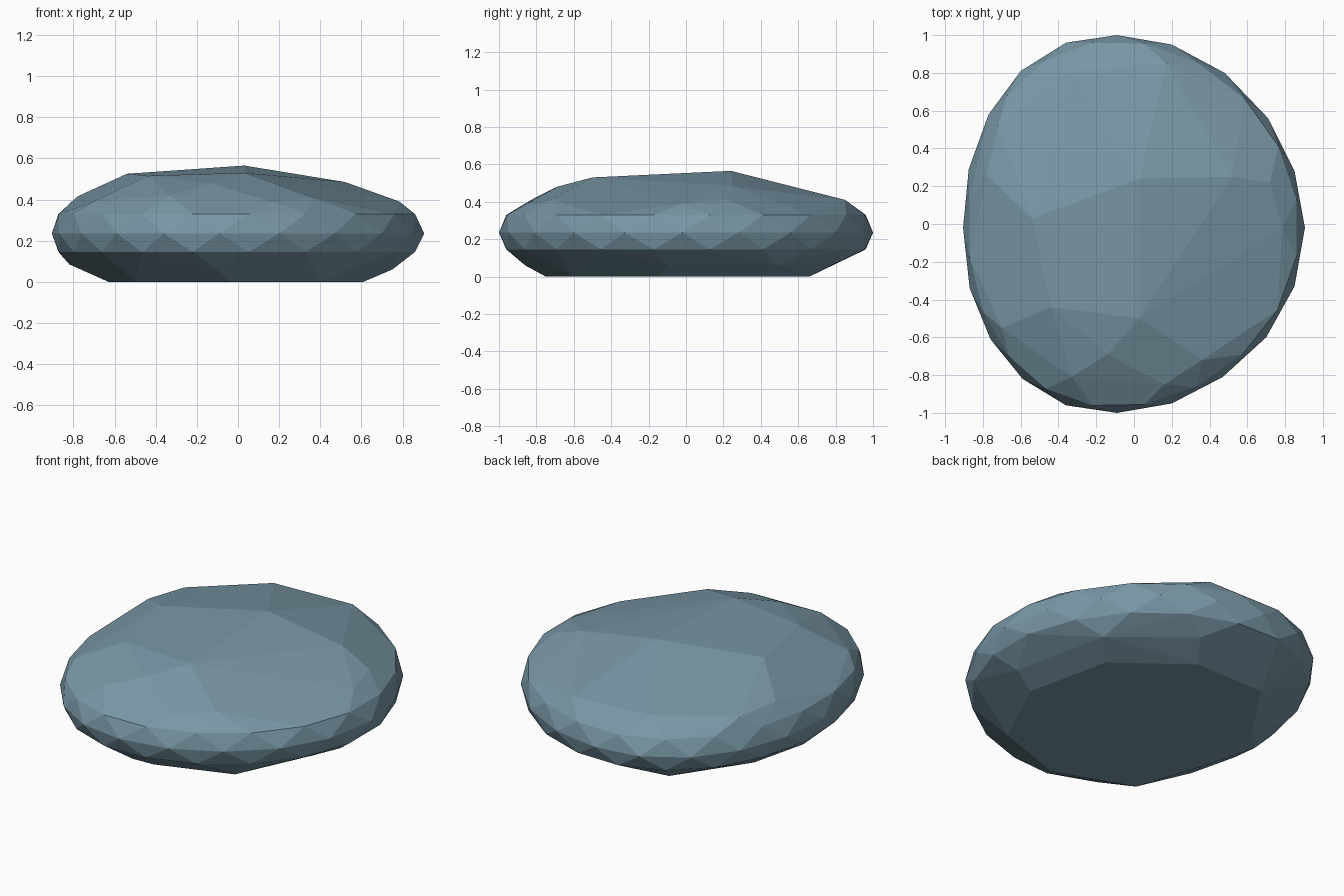
import bpy, bmesh
from mathutils import Vector

if "Cube" in bpy.data.objects:
    bpy.data.objects.remove(bpy.data.objects["Cube"])

# Waist outline of the stone, seen from above
waist = [(-.09, 1), (.2, .95), (.48, .8), (.71, .56), (.85, .28), (.905, -.02), (.85, -.33),
         (.7, -.6), (.47, -.81), (.2, -.95), (-.09, -1), (-.36, -.96), (-.59, -.82), (-.76, -.61),
         (-.87, -.34), (-.905, -.02), (-.875, .29), (-.77, .58), (-.6, .81), (-.36, .96)]
# Shoulder and crown corners
crown = [(-.33, .81, .42), (.17, .85, .41), (.52, .25, .485), (.72, .22, .41), (.785, -.02, .39),
         (.36, -.72, .41), (.16, -.85, .39), (-.14, -.69, .48), (-.33, -.81, .42), (-.7, -.55, .39),
         (-.78, .26, .415), (-.72, .52, .40), (-.54, .03, .525), (-.44, -.44, .515),
         (.03, -.5, .53), (.03, .24, .565)]
# Flat underside
base = [(-.63, -.2), (-.5, -.58), (-.04, -.75), (.4, -.6), (.61, -.15), (.5, .35),
        (.1, .66), (-.35, .66), (-.63, .25)]
# Corners just above the underside
foot = [(.75, -.1, .06), (.62, .48, .06), (-.82, .05, .085), (-.1, -.86, .06), (.2, .8, .07)]

points = [(x, y, .235) for x, y in waist]
# Bevel rings sit over the middle of each waist edge
for a, b in zip(waist, waist[1:] + waist[:1]):
    mid = (Vector(a) + Vector(b)) * .49
    points += [(mid.x, mid.y, .33), (mid.x, mid.y, .145)]
points += crown + foot + [(x, y, 0) for x, y in base]

# Wrap the corners in a faceted skin
bm = bmesh.new()
for p in points:
    bm.verts.new(p)
hull = bmesh.ops.convex_hull(bm, input=bm.verts)
bmesh.ops.delete(bm, geom=[v for v in bm.verts if not v.link_faces], context='VERTS')
bmesh.ops.dissolve_limit(bm, angle_limit=.04, verts=bm.verts, edges=bm.edges)
bmesh.ops.recalc_face_normals(bm, faces=bm.faces)

mesh = bpy.data.meshes.new("flat_stone")
bm.to_mesh(mesh)
bm.free()
stone = bpy.data.objects.new("flat_stone", mesh)
bpy.context.collection.objects.link(stone)

grey = bpy.data.materials.new("blue_grey_stone")
grey.diffuse_color = (.19, .31, .38, 1)
grey.use_nodes = True
grey.node_tree.nodes["Principled BSDF"].inputs["Base Color"].default_value = grey.diffuse_color
mesh.materials.append(grey)
